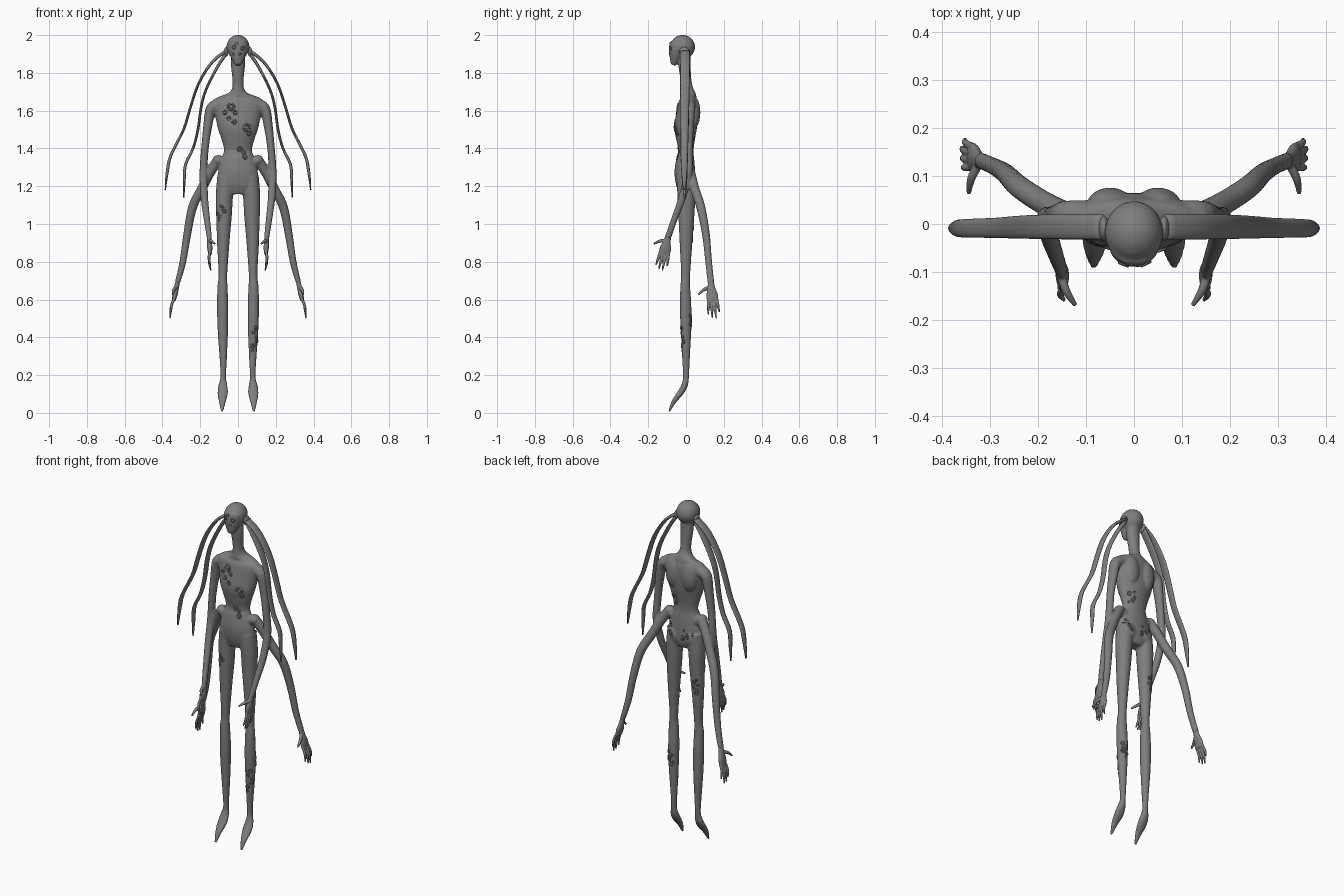
import bpy, bmesh, math, random
from mathutils import Vector, Matrix
from mathutils.bvhtree import BVHTree

random.seed(4)
cube = bpy.data.objects.get("Cube")
if cube:
    bpy.data.objects.remove(cube)

GREY = (0.21, 0.21, 0.21, 1)
skin = bpy.data.materials.new("grey_skin")
skin.use_nodes = True
skin.diffuse_color = GREY
skin.node_tree.nodes["Principled BSDF"].inputs["Base Color"].default_value = GREY


def catmull(a, b, c, d, t):
    return [0.5 * (2 * q + (r - p) * t + (2 * p - 5 * q + 4 * r - s) * t * t
                   + (3 * q - p - 3 * r + s) * t ** 3) for p, q, r, s in zip(a, b, c, d)]


def loft(bm, rows, sides=16, steps=4):
    """Closed tube through rows of (x, y, z, x radius, y radius)."""
    rows = [tuple(r) if len(r) == 5 else (*r, r[3]) for r in rows]
    pad = [rows[0]] + rows + [rows[-1]]
    path = [catmull(*pad[i:i + 4], k / steps) for i in range(len(rows) - 1) for k in range(steps)]
    path.append(rows[-1])
    pts = [Vector(p[:3]) for p in path]
    rings = []
    for i, p in enumerate(path):
        t = (pts[min(i + 1, len(pts) - 1)] - pts[max(i - 1, 0)]).normalized()
        u = Vector((1, 0, 0))
        u = (u - t * u.dot(t)).normalized()
        v = t.cross(u)
        ring = []
        for k in range(sides):
            a = math.tau * k / sides
            ring.append(bm.verts.new(pts[i] + u * p[3] * math.cos(a) + v * p[4] * math.sin(a)))
        rings.append(ring)
    faces = [bm.faces.new(rings[0]), bm.faces.new(rings[-1])]
    for r0, r1 in zip(rings, rings[1:]):
        for k in range(sides):
            n = (k + 1) % sides
            faces.append(bm.faces.new((r0[k], r0[n], r1[n], r1[k])))
    bmesh.ops.recalc_face_normals(bm, faces=faces)


def ball(bm, loc, size):
    m = Matrix.Translation(loc) @ Matrix.Diagonal((*size, 1))
    bmesh.ops.create_uvsphere(bm, u_segments=28, v_segments=18, radius=1, matrix=m)


def finish(name, bm, voxel=0, smooth=0):
    me = bpy.data.meshes.new(name)
    bm.to_mesh(me)
    bm.free()
    me.shade_smooth()
    me.materials.append(skin)
    ob = bpy.data.objects.new(name, me)
    bpy.context.collection.objects.link(ob)
    if voxel:
        fuse = ob.modifiers.new("fuse", 'REMESH')
        fuse.mode, fuse.voxel_size, fuse.use_smooth_shade = 'VOXEL', voxel, True
        soft = ob.modifiers.new("soften", 'SMOOTH')
        soft.factor, soft.iterations = 0.5, smooth
    return ob


def mirror(rows, s):
    return [(s * r[0], *r[1:]) for r in rows]


# Profiles of the main masses
TORSO = [(0, -.01, 1.92, .034), (0, -.008, 1.84, .037, .032), (0, 0, 1.76, .029),
         (0, .005, 1.715, .033), (0, .01, 1.688, .058, .04), (0, .014, 1.668, .115, .042),
         (0, .012, 1.64, .138, .052), (0, .006, 1.58, .122, .058), (0, -.002, 1.51, .108, .06),
         (0, -.002, 1.45, .088, .05), (0, 0, 1.39, .074, .04), (0, -.004, 1.34, .09, .048),
         (0, -.006, 1.27, .106, .055), (0, 0, 1.2, .11, .05), (0, 0, 1.158, .07, .035)]
FACE = [(0, -.04, 1.955, .052, .046), (0, -.048, 1.925, .051, .042), (0, -.054, 1.89, .041, .035),
        (0, -.062, 1.86, .027, .023), (0, -.068, 1.842, .015, .013)]
LEG = [(.06, 0, 1.25, .05), (.072, .002, 1.15, .046, .048), (.074, .002, 1.05, .042, .043),
       (.078, 0, .9, .033, .034), (.08, -.002, .73, .023, .024), (.082, -.004, .67, .027, .026),
       (.081, -.002, .55, .03, .031), (.08, 0, .42, .027, .027), (.078, 0, .28, .019, .02),
       (.078, 0, .19, .015, .016), (.08, -.008, .145, .024, .017), (.081, -.03, .105, .028, .016),
       (.083, -.064, .06, .019, .012), (.084, -.09, .006, .006, .005)]
UPPER_ARM = [(.1, .015, 1.63, .035), (.142, .015, 1.61, .029, .034), (.16, .015, 1.52, .024, .027),
             (.175, .012, 1.4, .02, .023), (.183, .012, 1.27, .021, .022), (.178, -.02, 1.14, .02),
             (.165, -.06, 1.03, .017), (.152, -.095, .93, .014, .017)]
LOWER_ARM = [(.05, 0, 1.3, .03), (.1, .004, 1.335, .029), (.14, .02, 1.285, .026),
             (.19, .045, 1.19, .025), (.24, .078, 1.09, .024), (.268, .105, .95, .021),
             (.292, .12, .8, .018), (.32, .132, .69, .014, .018)]

# Body: all masses fused into one skin
bm = bmesh.new()
loft(bm, TORSO, 32)
loft(bm, FACE, 24)
ball(bm, (0, -.018, 1.937), (.061, .066, .064))
for s in (-1, 1):
    for rows in (LEG, UPPER_ARM, LOWER_ARM):
        loft(bm, mirror(rows, s))
    ball(bm, (s * .05, .036, 1.59), (.05, .04, .09))     # shoulder blade
    ball(bm, (s * .05, .012, 1.22), (.05, .042, .06))    # buttock
    ball(bm, (s * .105, .002, 1.338), (.03, .032, .027))  # hip socket
body = finish("body", bm, .005, 5)


# Hands: palm, four fingers and a thumb
def hand(name, s, wrist, down, thumb):
    bm = bmesh.new()
    w, d, th = Vector(wrist), Vector(down), Vector(thumb)
    across = Vector((0, -1, 0))
    across = (across - d * across.dot(d) / d.length_squared).normalized()

    def row(p, rx, ry):
        return (s * p.x, p.y, p.z, rx, ry)

    loft(bm, [row(w - d * .08, .012, .015), row(w + d * .15, .013, .02),
              row(w + d * .32, .014, .03), row(w + d * .5, .01, .031)])
    for k, reach in zip((-1.5, -.5, .5, 1.5), (.84, 1, .98, .88)):
        base = w + d * .44 + across * k * .015
        tip = w + d * reach + across * k * .02
        bend = (base + tip) / 2 + Vector((.007, 0, 0))
        loft(bm, [row(base, .007, .007), row(bend, .0075, .0075), row(tip, .004, .004)], 8)
    base = w + d * .12 + across * .01
    bend = base.lerp(w + th, .5) + Vector((.005, 0, .006))
    loft(bm, [row(base, .01, .01), row(bend, .009, .009), row(w + th, .005, .005)], 8)
    finish(name, bm, .003, 2)


# Head tendrils: flat straps, thin from the front
OUTER = [(.064, -.006, 1.915, .009, .026), (.137, -.006, 1.857, .008, .026),
         (.208, -.006, 1.745, .007, .025), (.255, -.007, 1.607, .007, .023),
         (.288, -.008, 1.5, .007, .021), (.355, -.009, 1.365, .008, .019),
         (.374, -.009, 1.28, .008, .016), (.385, -.009, 1.18, .003, .006)]
INNER = [(.064, -.004, 1.9, .009, .022), (.11, -.004, 1.83, .008, .024),
         (.168, -.004, 1.715, .007, .023), (.195, -.005, 1.62, .007, .022),
         (.212, -.006, 1.5, .007, .02), (.238, -.007, 1.4, .007, .018),
         (.278, -.008, 1.315, .008, .017), (.284, -.008, 1.23, .007, .014),
         (.287, -.008, 1.14, .003, .005)]
for s, side in ((-1, "right"), (1, "left")):
    hand(side + "_upper_hand", s, (.152, -.095, .93), (-.008, -.04, -.175), (-.03, -.075, -.035))
    hand(side + "_lower_hand", s, (.32, .132, .69), (.04, .018, -.19), (.025, -.068, -.065))
    for label, rows in (("outer", OUTER), ("inner", INNER)):
        bm = bmesh.new()
        loft(bm, mirror(rows, s), 12, 3)
        finish(f"{side}_{label}_tendril", bm)
    bm = bmesh.new()
    ball(bm, (s * .063, -.009, 1.912), (.011, .026, .026))
    finish(side + "_ear_disc", bm)

# Ringed pits scattered over the skin in small clusters
bpy.context.view_layer.update()
tree = BVHTree.FromObject(body, bpy.context.evaluated_depsgraph_get())
pits = bmesh.new()


def pit(x, z, radius, front):
    hit, normal, _, _ = tree.ray_cast(Vector((x, -front, z)), Vector((0, front, 0)))
    if hit is None:
        return
    m = Matrix.Translation(hit) @ normal.to_track_quat('Z', 'Y').to_matrix().to_4x4()
    n, tube, rings = 14, radius * .28, []
    for i in range(n):
        a = math.tau * i / n
        out = Vector((math.cos(a), math.sin(a), 0))
        ring = []
        for k in range(6):
            b = math.tau * k / 6
            p = out * (radius + tube * math.cos(b)) + Vector((0, 0, tube * math.sin(b)))
            ring.append(pits.verts.new(m @ p))
        rings.append(ring)
    for i in range(n):
        r0, r1 = rings[i], rings[(i + 1) % n]
        for k in range(6):
            j = (k + 1) % 6
            pits.faces.new((r0[k], r1[k], r1[j], r0[j]))
    bmesh.ops.create_uvsphere(pits, u_segments=10, v_segments=6, radius=radius * .5,
                              matrix=m @ Matrix.Diagonal((1, 1, .4, 1)))


# Single pits on the chest, waist and face
for x, z, r in ((-.037, 1.62, .017), (-.07, 1.59, .01), (-.015, 1.59, .01), (-.05, 1.56, .01),
                (-.02, 1.54, .011), (.047, 1.51, .018), (.06, 1.48, .011), (.01, 1.395, .012),
                (.03, 1.38, .01), (.037, 1.355, .011), (-.022, 1.935, .01), (.025, 1.93, .01),
                (-.008, 1.955, .007), (.01, 1.9, .006), (-.025, 1.9, .006)):
    pit(x, z, r, 1)
# Clusters: centre, spread and facing
for x, z, w, h, front in ((-.09, 1.06, .02, .035, 1), (.088, .39, .016, .06, 1),
                          (.03, 1.43, .035, .03, -1), (-.045, 1.24, .04, .025, -1),
                          (.075, 1.25, .02, .03, -1), (-.085, .95, .015, .04, -1),
                          (.085, .48, .013, .035, -1)):
    for i in range(6):
        pit(x + random.uniform(-w, w), z + h * (i / 2.5 - 1), random.uniform(.006, .011), front)
bmesh.ops.recalc_face_normals(pits, faces=pits.faces)
finish("skin_pits", pits)
